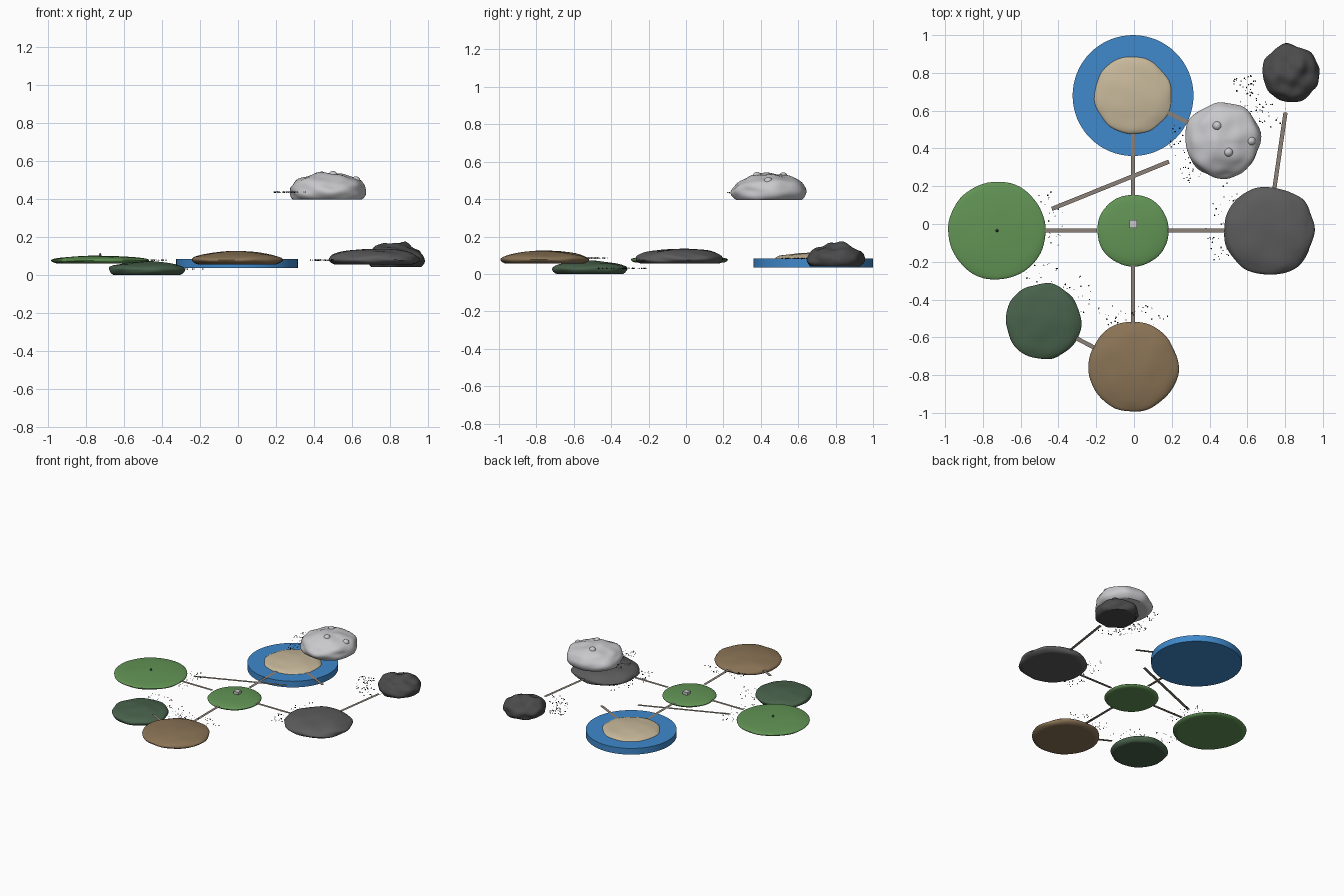
import bpy, bmesh, math, random
from mathutils import Vector, Matrix, noise

random.seed(4)
if "Cube" in bpy.data.objects:
    bpy.data.objects.remove(bpy.data.objects["Cube"])


def material(name, r, g, b):
    m = bpy.data.materials.new(name)
    m.use_nodes = True
    m.diffuse_color = (r, g, b, 1)
    bsdf = next(n for n in m.node_tree.nodes if n.type == 'BSDF_PRINCIPLED')
    bsdf.inputs["Base Color"].default_value = (r, g, b, 1)
    bsdf.inputs["Roughness"].default_value = 0.8
    return m


BLUE = material("water blue", .05, .25, .60)
GREEN = material("grass green", .122, .296, .091)
FOREST = material("forest green", .065, .122, .071)
BROWN = material("earth brown", .254, .171, .091)
GREY = material("rock grey", .107, .107, .107)
DARK = material("dark rock", .07, .07, .07)
WHITE = material("cloud white", .58, .58, .60)
SAND = material("sand", .578, .485, .328)
STONE = material("path stone", .262, .223, .188)
BLACK = material("debris black", .012, .012, .012)


def finish(name, bm, mat, smooth=True):
    bmesh.ops.recalc_face_normals(bm, faces=bm.faces)
    mesh = bpy.data.meshes.new(name)
    bm.to_mesh(mesh)
    bm.free()
    mesh.materials.append(mat)
    ob = bpy.data.objects.new(name, mesh)
    bpy.context.collection.objects.link(ob)
    if smooth:
        bpy.ops.object.select_all(action='DESELECT')
        ob.select_set(True)
        bpy.context.view_layer.objects.active = ob
        bpy.ops.object.shade_smooth_by_angle(angle=math.radians(40))
    return ob


def island(name, mat, x, y, radius, bottom, waist, top, rough=0.0, freq=2.0):
    """Squashed dome with a shallow underside, roughened by noise."""
    bm = bmesh.new()
    bmesh.ops.create_uvsphere(bm, u_segments=64, v_segments=32, radius=1)
    seed = Vector((x, y, radius)) * 7
    for v in bm.verts:
        p = v.co.copy()
        n = noise.noise(p * freq + seed)
        edge = 1 + rough * 0.35 * n
        if p.z >= 0:
            z = waist + (top - waist) * p.z * (1 + rough * n)
        else:
            z = waist - (waist - bottom) * min(1, -p.z * 2.2)
        v.co = (x + p.x * radius * edge, y + p.y * radius * edge, z)
    return finish(name, bm, mat)


def disc(name, mat, x, y, r1, r2, bottom, top, sides):
    bm = bmesh.new()
    bmesh.ops.create_cone(bm, cap_ends=True, segments=sides, radius1=r1, radius2=r2,
                          depth=top - bottom,
                          matrix=Matrix.Translation((x, y, (top + bottom) / 2)))
    return finish(name, bm, mat)


def path(name, a, b, z=0.087, width=0.022):
    """Flat strip laid between two points."""
    a, b = Vector(a), Vector(b)
    side = (b - a).orthogonal().normalized() * width / 2
    bm = bmesh.new()
    bm.faces.new([bm.verts.new((p.x, p.y, z)) for p in (a + side, a - side, b - side, b + side)])
    bm.normal_update()
    if bm.faces[:][0].normal.z < 0 if bm.faces.ensure_lookup_table() is None else False:
        bmesh.ops.reverse_faces(bm, faces=bm.faces)
    mesh = bpy.data.meshes.new(name)
    bm.to_mesh(mesh)
    bm.free()
    mesh.materials.append(STONE)
    bpy.context.collection.objects.link(bpy.data.objects.new(name, mesh))


def debris(name, x, y, r_in, r_out, heading, spread, z, count):
    """Specks scattered in an arc beside an island."""
    bm = bmesh.new()
    for _ in range(count):
        ang = math.radians(heading + random.uniform(-spread, spread))
        r = random.uniform(r_in, r_out)
        spot = Matrix.Translation((x + r * math.cos(ang), y + r * math.sin(ang), z))
        bmesh.ops.create_icosphere(bm, subdivisions=1, radius=random.uniform(.002, .005), matrix=spot)
    finish(name, bm, BLACK, smooth=False)


# Hub and outer islands
island("hub_island", GREEN, -.005, -.035, .19, .06, .075, .1, .05)
island("meadow_island", GREEN, -.725, -.035, .26, .06, .075, .1, .08)
island("forest_island", FOREST, -.48, -.515, .2, 0, .03, .068, .15)
island("earth_island", BROWN, -.005, -.755, .237, .055, .078, .122, .12)
island("rock_island", GREY, .715, -.035, .237, .055, .08, .138, .15)
island("small_rock_island", DARK, .83, .8, .15, .04, .075, .165, .3)
island("cloud_island", WHITE, .47, .445, .2, .395, .44, .535, .22)

# Lake with a sand dome
disc("lake", BLUE, -.005, .68, .32, .32, .035, .083, 64)
island("sand_island", SAND, -.005, .68, .207, .06, .078, .114, .12)

# Small features on top
bm = bmesh.new()
bmesh.ops.create_cube(bm, size=.04, matrix=Matrix.Translation((-.005, 0, .1)))
finish("hub_marker", bm, WHITE, smooth=False)
disc("meadow_peak", FOREST, -.725, -.035, .01, .002, .095, .115, 8)
for i, (px, py, pz) in enumerate([(.62, .44, .5), (.5, .38, .528), (.44, .52, .525)]):
    bm = bmesh.new()
    bmesh.ops.create_icosphere(bm, subdivisions=3, radius=.024,
                               matrix=Matrix.Translation((px, py, pz - .006)))
    finish("cloud_bump_%d" % (i + 1), bm, WHITE)

# Connecting paths
path("path_to_meadow", (-.195, -.035), (-.47, -.035))
path("path_to_rock", (.18, -.035), (.485, -.035))
path("path_to_earth", (-.005, -.22), (-.005, -.53))
path("path_to_lake", (-.005, .15), (-.005, .48))
path("path_earth_to_forest", (-.2, -.66), (-.305, -.605))
path("path_rock_to_small_rock", (.742, .18), (.802, .59))
path("path_lake_to_cloud", (.175, .592), (.39, .485))
path("path_meadow_to_cloud", (-.435, .08), (.185, .33))

# Debris fields on the side facing the hub
debris("meadow_debris", -.725, -.035, .27, .37, 12, 28, .077, 26)
debris("forest_debris", -.48, -.515, .2, .31, 60, 52, .03, 36)
debris("earth_debris", -.005, -.755, .24, .34, 90, 35, .085, 32)
debris("rock_debris", .715, -.035, .24, .34, 172, 42, .077, 36)
debris("cloud_debris", .47, .445, .2, .29, 200, 38, .435, 36)
debris("small_rock_debris", .83, .8, .19, .31, 222, 40, .083, 70)
